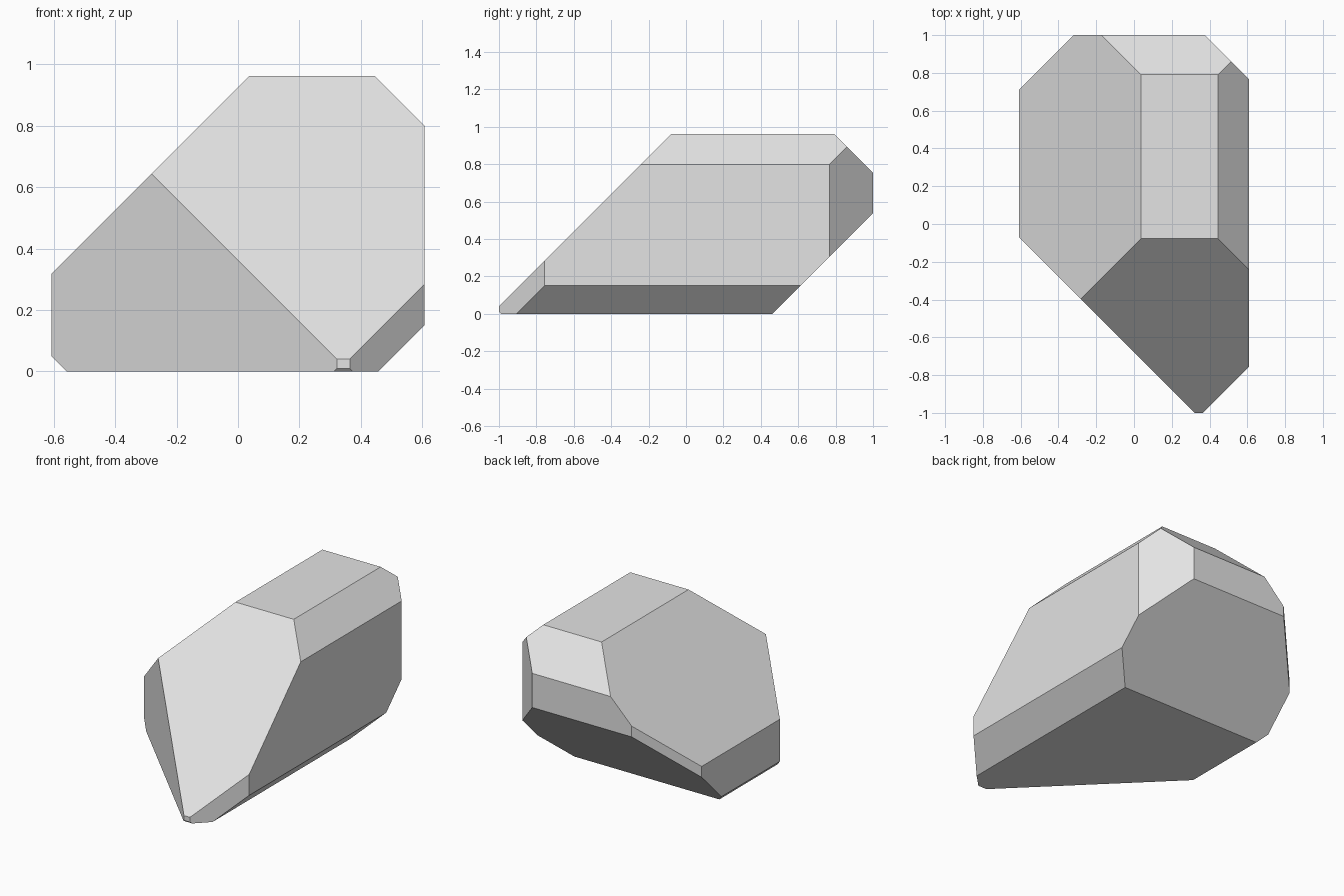
import bpy
import bmesh
from mathutils import Vector

default = bpy.data.objects.get("Cube")
if default:
    bpy.data.objects.remove(default, do_unlink=True)

# Material
stone = bpy.data.materials.new("pale_grey")
stone.use_nodes = True
grey = (0.77, 0.77, 0.77, 1)
stone.diffuse_color = grey
stone.node_tree.nodes["Principled BSDF"].inputs["Base Color"].default_value = grey

# Block that the facets are cut from
HALF_WIDTH, HALF_LENGTH, HEIGHT = 0.608, 1.0, 0.962
bm = bmesh.new()
bmesh.ops.create_cube(bm, size=2)
for v in bm.verts:
    v.co = (v.co.x * HALF_WIDTH, v.co.y * HALF_LENGTH, (v.co.z + 1) * HEIGHT / 2)

# Bevel cuts: outward direction, and its limit (direction . point <= limit)
cuts = [
    ((1, 0, 1), 1.407),     # upper left
    ((-1, 0, 1), 0.925),    # upper right
    ((1, 0, -1), 0.457),    # lower left
    ((-1, 0, -1), 0.558),   # lower right
    ((0, -1, 1), 1.04),     # upper front
    ((0, 1, 1), 1.753),     # upper back
    ((0, 1, -1), 0.463),    # lower back
    ((0, -1, -1), 0.99),    # lower front
    ((-1, -1, 0), 0.678),   # front right
    ((1, -1, 0), 1.364),    # front left
    ((1, 1, 0), 1.376),     # back left
    ((-1, 1, 0), 1.32),     # back right
]
for direction, limit in cuts:
    normal = Vector(direction)
    bmesh.ops.bisect_plane(
        bm, geom=bm.verts[:] + bm.edges[:] + bm.faces[:], dist=1e-5,
        plane_co=normal * limit / normal.length_squared, plane_no=normal,
        clear_outer=True)
    rim = [e for e in bm.edges if e.is_boundary]
    if rim:
        bmesh.ops.contextual_create(bm, geom=rim)

bmesh.ops.recalc_face_normals(bm, faces=bm.faces[:])
mesh = bpy.data.meshes.new("faceted_rock")
bm.to_mesh(mesh)
bm.free()
mesh.materials.append(stone)
rock = bpy.data.objects.new("faceted_rock", mesh)
bpy.context.collection.objects.link(rock)
